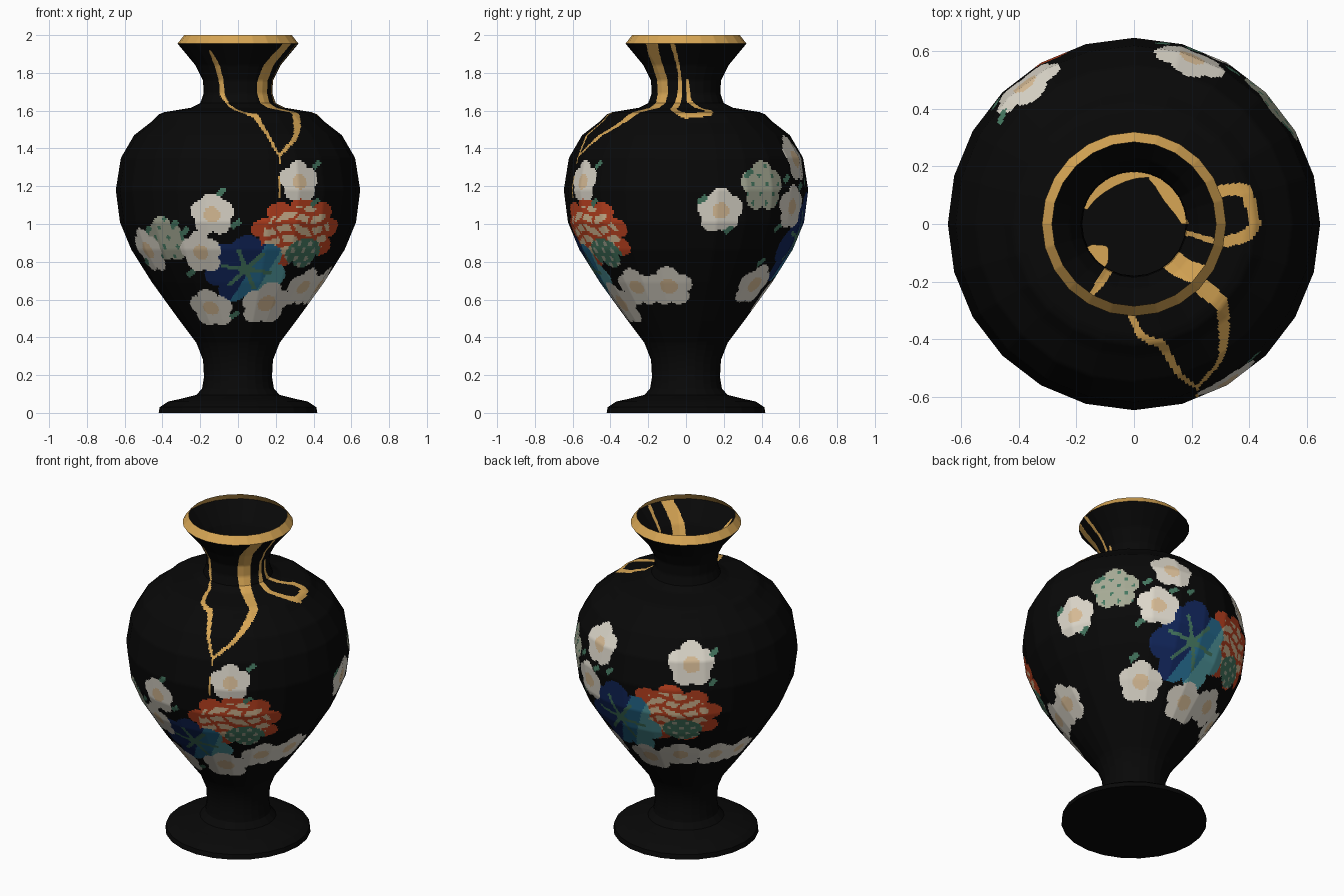
import bpy, math
from mathutils import Vector, kdtree

if "Cube" in bpy.data.objects:
    bpy.data.objects.remove(bpy.data.objects["Cube"])

SIDES, SUB = 24, 16          # low-poly turning, finely cut for painted decoration
COLS = SIDES * SUB

# ---- colours
names = [("black_lacquer", (.0025, .0025, .0025)), ("gold", (.68, .38, .09)),
         ("petal_white", (.74, .70, .61)), ("peach", (.72, .53, .32)),
         ("orange_red", (.56, .06, .016)), ("sage", (.38, .40, .30)),
         ("leaf_green", (.06, .19, .12)), ("navy", (.006, .02, .11)),
         ("teal", (.02, .16, .30)), ("pale_teal", (.09, .35, .38))]
BLACK, GOLD, WHITE, PEACH, ORANGE, SAGE, GREEN, NAVY, TEAL, PALE = range(10)
mats = []
for n, c in names:
    m = bpy.data.materials.new(n)
    m.diffuse_color = (*c, 1)
    m.use_nodes = True
    m.node_tree.nodes["Principled BSDF"].inputs["Base Color"].default_value = m.diffuse_color
    mats.append(m)

# ---- turned profile (radius, height)
profile = [(.42, 0), (.415, .03), (.37, .06), (.30, .075), (.22, .095), (.19, .13),
           (.18, .19), (.185, .28), (.22, .37), (.31, .49), (.455, .69), (.565, .865),
           (.625, 1.01), (.647, 1.18), (.62, 1.35), (.55, 1.47), (.46, 1.54),
           (.42, 1.58), (.39, 1.592), (.25, 1.615), (.20, 1.64), (.182, 1.69), (.185, 1.76),
           (.225, 1.84), (.32, 1.955), (.285, 2.0)]


def radius(z):
    for (r0, z0), (r1, z1) in zip(profile, profile[1:]):
        if z <= z1:
            return r0 + (r1 - r0) * (z - z0) / (z1 - z0)
    return profile[-1][0]


def on_wall(deg, z, push=0.0):
    """Point on the faceted wall; 0 deg is front, 90 is right."""
    step = 360 / SIDES
    k = math.floor(deg / step + 1e-9)
    f = deg / step - k
    a, b = math.radians(k * step), math.radians((k + 1) * step)
    r = radius(z) + push
    return Vector((r * (math.sin(a) * (1 - f) + math.sin(b) * f),
                   -r * (math.cos(a) * (1 - f) + math.cos(b) * f), z))


# ---- gold seams: (angle, height, half width)
seams = [
    [(-31, 1.92, .006), (-30, 1.85, .016), (-28, 1.69, .014), (-15, 1.635, .006),
     (0, 1.6, .012), (13, 1.572, .017), (21, 1.36, .006)],
    [(55, 1.95, .036), (47, 1.84, .038), (46, 1.72, .04), (47, 1.62, .034),
     (48, 1.585, .026), (38, 1.5, .018), (21, 1.36, .006)],
    [(77, 1.95, .012), (80, 1.8, .008), (80, 1.7, .012), (76, 1.61, .018), (90, 1.576, .024),
     (106, 1.585, .024), (111, 1.602, .018)],
    [(92, 1.76, .008), (95, 1.65, .012), (110, 1.6, .016)],
    [(21, 1.36, .004), (20, 1.14, .004)],
]
pts = []
for path in seams:
    for a, b in zip(path, path[1:]):
        for i in range(41):
            t = i / 40
            d, z, w = (a[k] + (b[k] - a[k]) * t for k in range(3))
            pts.append((on_wall(d, z), w))
kd = kdtree.KDTree(len(pts))
for i, (p, w) in enumerate(pts):
    kd.insert(p, i)
kd.balance()

# ---- painted flowers: (kind, angle, height, size), lowest layer first
flowers = [("orange", 33, .955, .285), ("orange", 207, 1.01, .30),
           ("blue", 5, .76, .225), ("blue", 175, .925, .262),
           ("sage", -41, .92, .13), ("sage", 130, 1.2, .145)]
flowers += [("white", d, z, s) for d, z, s in [
    (-12.7, 1.05, .122), (31, 1.225, .12), (-59, .86, .125), (-21, .85, .118),
    (-24, .555, .125), (24, .58, .14), (53, .665, .125), (78, .67, .13),
    (107, 1.07, .13), (153, 1.09, .128), (161, 1.345, .13), (218, 1.33, .14),
    (145, .68, .13), (185, .63, .13), (211, .68, .125), (238, .665, .115), (260, .66, .105)]]
# little leaves beside the blossoms
flowers += [("leaf", d, z, .03) for d, z in [
    (-8, 1.17), (42, 1.315), (-1, 1.0), (-33, 1.0), (-52, .97), (-3, .52), (40, 1.115),
    (-68, .8), (-31, .74), (112, .97), (147, 1.24), (122, 1.27), (171, 1.22), (161, 1.2),
    (140, .8), (229, 1.22), (231, 1.39), (98, 1.13), (143, .98), (-28, .96)]]
flowers.reverse()


def blossom(kind, u, v, size):
    """Colour of a flower at local position u, v, or None outside it."""
    if kind == "orange":
        v *= 1.38
    rho, a = math.hypot(u, v), math.atan2(v, u)
    if kind == "leaf":
        return GREEN if abs(u * .8 + v * .6) < size and abs(v * .8 - u * .6) < size * .5 else None
    lobes = {"white": 5, "sage": 5, "orange": 9, "blue": 7}[kind]
    edge = size * (.78 + .22 * abs(math.cos(lobes * (a - math.pi / 2) / 2)) ** .7)
    if rho > edge:
        return None
    if kind == "white":
        return PEACH if rho < size * .36 else WHITE
    if kind == "sage":
        spot = math.sin(u * 70) * math.sin(v * 60 + 1) > .72
        return GREEN if spot else SAGE
    if kind == "orange":
        if math.hypot(u - .06, v + .16) < .115:                # green heart
            return SAGE if math.sin(u * 90) * math.sin(v * 55) > .45 else GREEN
        if rho < size * .74 and math.sin(v * 68 + 1.5 * math.sin(u * 25)) > -.4 \
                and math.sin(u * 60 + 2 * math.sin(v * 22)) > -.8:
            return PEACH                                       # pale petal scales
        return ORANGE
    ray = abs(math.sin(3 * a + .5)) * rho / 3                  # blue flower with star
    if rho < size * .62 and ray < .011:
        return GREEN
    side = u * .9 - v * .42
    return PALE if side > .115 else TEAL if side > .02 else NAVY


def paint(p):
    if p.z > 1.955:
        return GOLD
    if p.z > 1.1:
        _, i, dist = kd.find(p)
        if dist < pts[i][1]:
            return GOLD
    if not .4 < p.z < 1.5:
        return BLACK
    deg, r = math.degrees(math.atan2(p.x, -p.y)), math.hypot(p.x, p.y)
    for kind, d, z, s in flowers:
        if abs(p.z - z) > s:
            continue
        u = math.radians((deg - d + 180) % 360 - 180) * r
        if abs(u) > s:
            continue
        c = blossom(kind, u, (p.z - z) * (1.25 if z < .8 else 1.07), s)
        if c is not None:
            return c
    return BLACK


def make(name, verts, faces, colours):
    me = bpy.data.meshes.new(name)
    me.from_pydata(verts, [], faces)
    for m in mats:
        me.materials.append(m)
    me.polygons.foreach_set("material_index", colours)
    me.update()
    ob = bpy.data.objects.new(name, me)
    bpy.context.collection.objects.link(ob)
    return ob


# ---- vase wall with closed foot
heights = []
for (r0, z0), (r1, z1) in zip(profile, profile[1:]):
    fine = z1 > .4 and z0 < 1.95
    n = max(1, round(math.hypot(r1 - r0, z1 - z0) / .0105)) if fine else 1
    heights += [z0 + (z1 - z0) * i / n for i in range(n)]
heights.append(2.0)
verts = [on_wall(i * 360 / COLS, z) for z in heights for i in range(COLS)]
faces = [(j * COLS + i, j * COLS + (i + 1) % COLS,
          (j + 1) * COLS + (i + 1) % COLS, (j + 1) * COLS + i)
         for j in range(len(heights) - 1) for i in range(COLS)]
colours = [paint((verts[f[0]] + verts[f[1]] + verts[f[2]] + verts[f[3]]) / 4) for f in faces]
faces.append(tuple(reversed(range(COLS))))
colours.append(BLACK)
vase = make("vase_body", verts, faces, colours)
bpy.context.view_layer.objects.active = vase
vase.select_set(True)
bpy.ops.object.shade_smooth_by_angle(angle=math.radians(30))


# ---- gold mending seams seen inside the throat
def throat_seam(name, start, end, depth):
    n = 12
    vs = []
    for i in range(n + 1):
        d = start + (end - start) * i / n
        taper = depth * (.35 + .65 * math.sin(math.pi * i / n))
        vs += [on_wall(d, 1.68, -.003), on_wall(d, 1.68, -.003 - taper)]
    fs = [(2 * i, 2 * i + 1, 2 * i + 3, 2 * i + 2) for i in range(n)]
    make(name, vs, fs, [GOLD] * n)


throat_seam("throat_seam_back", 162, 253, .035)
throat_seam("throat_seam_right", 90, 162, .05)
throat_seam("throat_seam_front", 296, 326, .06)
